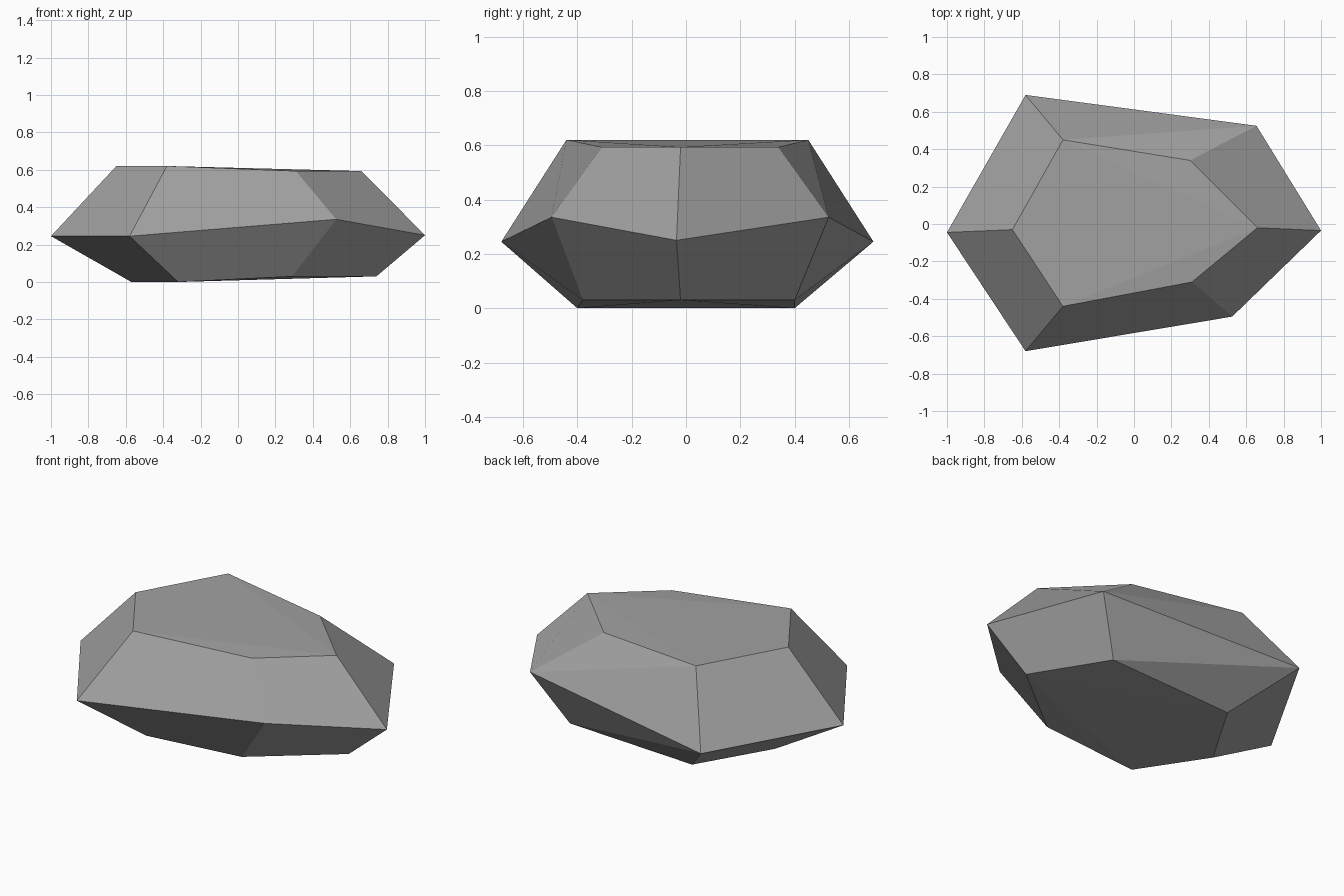
import bpy, bmesh

cube = bpy.data.objects.get("Cube")
if cube:
    bpy.data.objects.remove(cube, do_unlink=True)

# Six corners per ring, in the same order: left tip, then around the back
BOTTOM = [(-.57, -.02, 0), (-.32, .4, 0), (.48, .4, .03),
          (.74, -.02, .03), (.29, -.38, .03), (-.32, -.4, 0)]
GIRDLE = [(-1, -.045, .245), (-.58, .69, .245), (.655, .525, .335),
          (1, -.035, .25), (.525, -.495, .335), (-.58, -.68, .245)]
TOP = [(-.65, -.03, .62), (-.38, .45, .62), (.3, .34, .593),
       (.66, -.02, .593), (.31, -.31, .593), (-.38, -.44, .62)]


def split(bm, a, b):
    """Crease the face shared by two corners along their diagonal."""
    face = next(f for f in a.link_faces if b in f.verts)
    bmesh.utils.face_split(face, a, b)


# Faceted stone: stacked rings, closed with flat caps
bm = bmesh.new()
bottom, girdle, top = [[bm.verts.new(p) for p in ring]
                       for ring in (BOTTOM, GIRDLE, TOP)]
for low, high in ((bottom, girdle), (girdle, top)):
    for i in range(6):
        j = (i + 1) % 6
        bm.faces.new((low[i], low[j], high[j], high[i]))
bm.faces.new(top)
bm.faces.new(bottom)

# Slight creases in the caps and the twisted back facets
for cap in (bottom, top):
    split(bm, cap[1], cap[3])
    split(bm, cap[5], cap[3])
split(bm, girdle[1], bottom[2])
split(bm, top[1], girdle[2])
bmesh.ops.recalc_face_normals(bm, faces=bm.faces[:])

mesh = bpy.data.meshes.new("rock")
bm.to_mesh(mesh)
bm.free()
rock = bpy.data.objects.new("rock", mesh)
bpy.context.collection.objects.link(rock)

# Plain grey stone
stone = bpy.data.materials.new("stone grey")
stone.use_nodes = True
color = (.36, .36, .36, 1)
stone.diffuse_color = color
stone.node_tree.nodes["Principled BSDF"].inputs["Base Color"].default_value = color
mesh.materials.append(stone)
